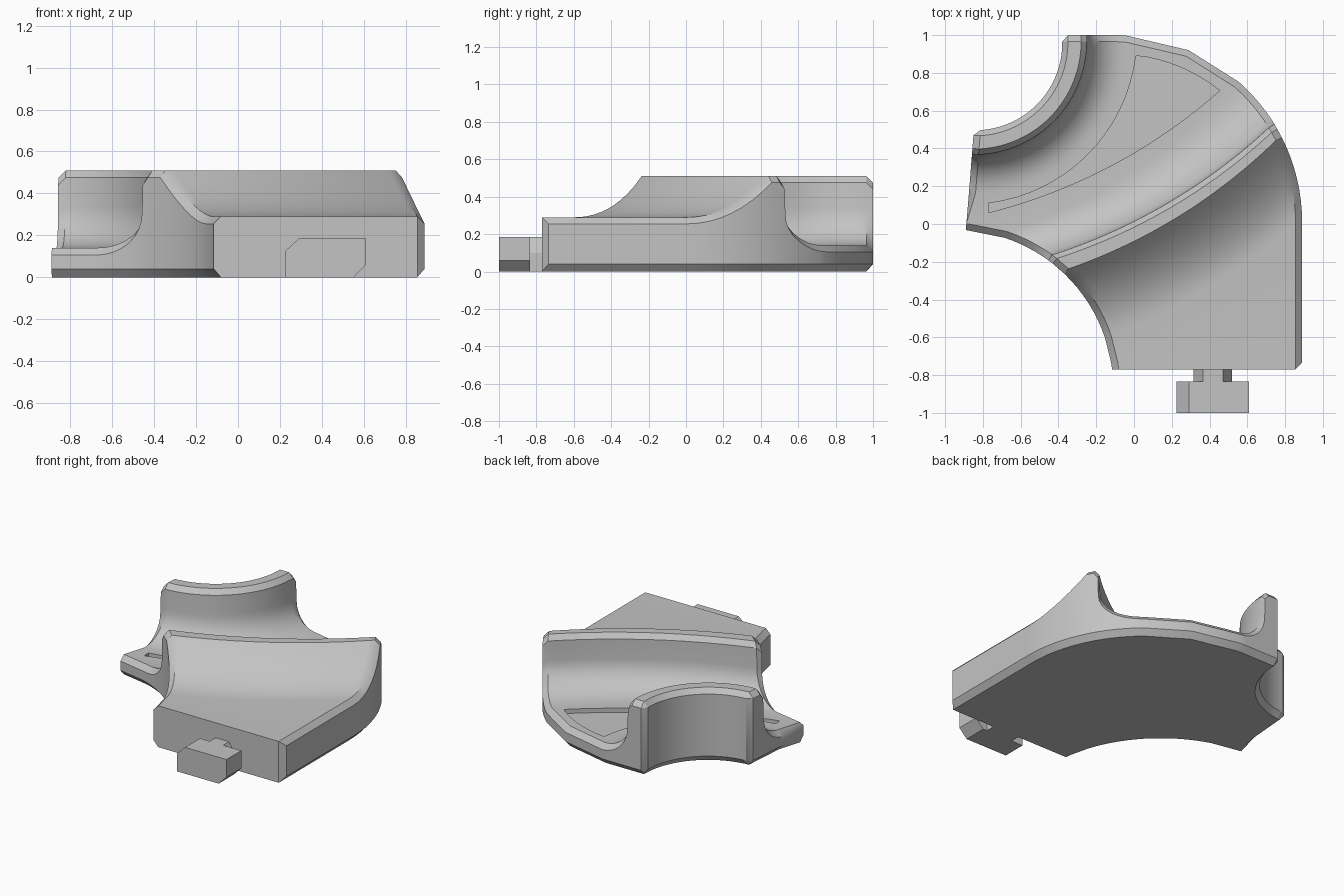
import bpy, bmesh
from math import sin, cos, pi, atan, radians
from mathutils import Vector

if "Cube" in bpy.data.objects:
    bpy.data.objects.remove(bpy.data.objects["Cube"])

mat = bpy.data.materials.new("plain_grey")
mat.use_nodes = True
mat.diffuse_color = (0.55, 0.55, 0.55, 1)
mat.node_tree.nodes["Principled BSDF"].inputs["Base Color"].default_value = (0.55, 0.55, 0.55, 1)

RIM = 0.035      # chamfer around the body
FLOOR, CREST, DECK = 0.14, 0.51, 0.29
COLS = 32


def add_object(name, bm):
    bmesh.ops.recalc_face_normals(bm, faces=bm.faces)
    mesh = bpy.data.meshes.new(name)
    bm.to_mesh(mesh)
    bm.free()
    mesh.materials.append(mat)
    obj = bpy.data.objects.new(name, mesh)
    bpy.context.collection.objects.link(obj)
    return obj


def prism(name, points, direction):
    bm = bmesh.new()
    face = bm.faces.new([bm.verts.new(p) for p in points])
    ext = bmesh.ops.extrude_face_region(bm, geom=[face])
    verts = [g for g in ext["geom"] if isinstance(g, bmesh.types.BMVert)]
    bmesh.ops.translate(bm, verts=verts, vec=direction)
    return add_object(name, bm)


def left_edge(s):
    """Point and inward normal along the straight end and the hollow side."""
    if s < 0.51:
        return Vector((-0.85, 0.47)).lerp(Vector((-0.89, -0.04)), s / 0.51), Vector((1, -0.08))
    a = radians(85.9) - (s - 0.51) / 0.84
    d = Vector((cos(a), sin(a)))
    return Vector((-0.95, -0.87)) + 0.84 * d, d


def right_edge(s):
    """Point and inward normal along the back, the round side and the straight side."""
    if s < 0:
        return Vector((-0.1 + s, 1)), Vector((0, -1))
    a = min(s / 0.99, pi / 2)
    d = Vector((sin(a), cos(a)))
    p = Vector((-0.1, 0.01)) + 0.99 * d
    return p - Vector((0, max(0, s - 0.99 * pi / 2))), -d


def arc(p, q, bulge, n):
    """Arc from p to q, bulging to the right of travel."""
    phi = max(2 * atan(bulge), 1e-3)
    half = (q - p) / 2
    side = Vector((half.y, -half.x))
    out = []
    for i in range(n + 1):
        t = (2 * i / n - 1) * phi
        out.append((p + q) / 2 + half * sin(t) / sin(phi) + side * (cos(t) - cos(phi)) / sin(phi))
    return out


# Rows across the body: left position, right position, bulge, height
rows = [(-0.03, -0.28, 0.4, CREST - RIM), (0, -0.25, 0.4, CREST),
        (0.07, -0.18, 0.4, CREST), (0.10, -0.15, 0.4, CREST - RIM)]
STEPS = 8
for i in range(STEPS + 1):                       # fillet below the round wall
    a = pi / 2 * i / STEPS
    k = 0.2 * (1 - cos(a))
    rows.append((0.105 + k, -0.145 + k, 0.4, FLOOR + 0.2 * (1 - sin(a))))
rows.append((0.51, 0.4, 0.25, FLOOR))
for i in range(STEPS, -1, -1):                   # fillet below the long ridge
    a = pi / 2 * i / STEPS
    k = 1 - cos(a)
    rows.append((0.976 - 0.256 * k, 1.006 - 0.291 * k, 0.11 + 0.02 * k, FLOOR + 0.2 * (1 - sin(a))))
rows += [(0.98, 1.01, 0.11, CREST - RIM), (1.01, 1.04, 0.11, CREST)]
for i in range(STEPS + 1):                       # slope down to the deck
    t = i / STEPS
    rows.append((1.09 + 0.407 * t, 1.09 + 0.465 * t, 0.11 - 0.02 * t,
                 DECK + (CREST - DECK) * (1 - t) ** 2))
rows += [(1.635, 2.3, 0, DECK), (1.67, 2.335, 0, DECK)]

# Body: top skin, matching underside and the walls between them
bm = bmesh.new()
top, under = [], []
last = len(rows) - 1
for r, (sl, sr, bulge, z) in enumerate(rows):
    (lp, ln), (rp, rn) = left_edge(sl), right_edge(sr)
    li, ri = lp + RIM * ln.normalized(), rp + RIM * rn.normalized()
    if r == 0:
        lp, rp = li, ri
    if r == last:
        rp = ri
        for p in (lp, li, rp, ri):
            p.y = -0.77
    pts = [lp] + arc(li, ri, bulge, COLS) + [rp]
    zt, zb = [z] * len(pts), [0.04 if r == 0 else 0] * len(pts)
    if r > 0:
        zt[0], zb[0] = z - RIM, 0.04
        if r < last:
            zt[-1], zb[-1] = z - RIM, 0.04
    top.append([bm.verts.new((*p, h)) for p, h in zip(pts, zt)])
    under.append([bm.verts.new((*p, h)) for p, h in zip(pts, zb)])

for grid in (top, under):
    for a, b in zip(grid, grid[1:]):
        for i in range(len(a) - 1):
            bm.faces.new((a[i], a[i + 1], b[i + 1], b[i]))


def rim_loop(grid):
    return (grid[0] + [row[-1] for row in grid[1:-1]] + grid[-1][::-1]
            + [row[0] for row in grid[-2:0:-1]])


hi, lo = rim_loop(top), rim_loop(under)
for i in range(len(hi)):
    bm.faces.new((hi[i - 1], hi[i], lo[i], lo[i - 1]))
bmesh.ops.remove_doubles(bm, verts=bm.verts, dist=0.0005)
body = add_object("curved_body", bm)

# Shallow pocket in the channel floor
pocket = []
for i in range(17):
    a = radians(-83 + 76 * i / 16)
    pocket.append(Vector((-0.88 + 0.897 * cos(a), 1 + 0.897 * sin(a))))
for i in range(1, 9):
    a = radians(83 - 31.5 * i / 8)
    pocket.append(Vector((-0.1 + 0.89 * cos(a), 0.01 + 0.89 * sin(a))))
pocket += arc(Vector((-0.77, 0.06)), pocket[-1], 0.12, 20)[-2::-1]
cutter = prism("pocket_cutter", [(p.x, p.y, FLOOR - 0.03) for p in pocket], (0, 0, 0.2))
cutter.hide_render = True
cut = body.modifiers.new("pocket", "BOOLEAN")
cut.operation = "DIFFERENCE"
cut.solver = "EXACT"
cut.object = cutter
bpy.context.view_layer.objects.active = body
body.select_set(True)
bpy.ops.object.modifier_apply(modifier=cut.name)
bpy.data.objects.remove(cutter)
bpy.ops.object.shade_smooth_by_angle(angle=radians(30))

# Connector: neck and locking head on the front face
neck = [(0.315, 0), (0.52, 0), (0.52, 0.1), (0.47, 0.185), (0.365, 0.185), (0.315, 0.1)]
head = [(0.225, 0), (0.55, 0), (0.61, 0.06), (0.61, 0.185), (0.29, 0.185), (0.225, 0.125)]
prism("connector_neck", [(x, -0.835, z) for x, z in neck], (0, 0.07, 0))
prism("connector_head", [(x, -1, z) for x, z in head], (0, 0.165, 0))
